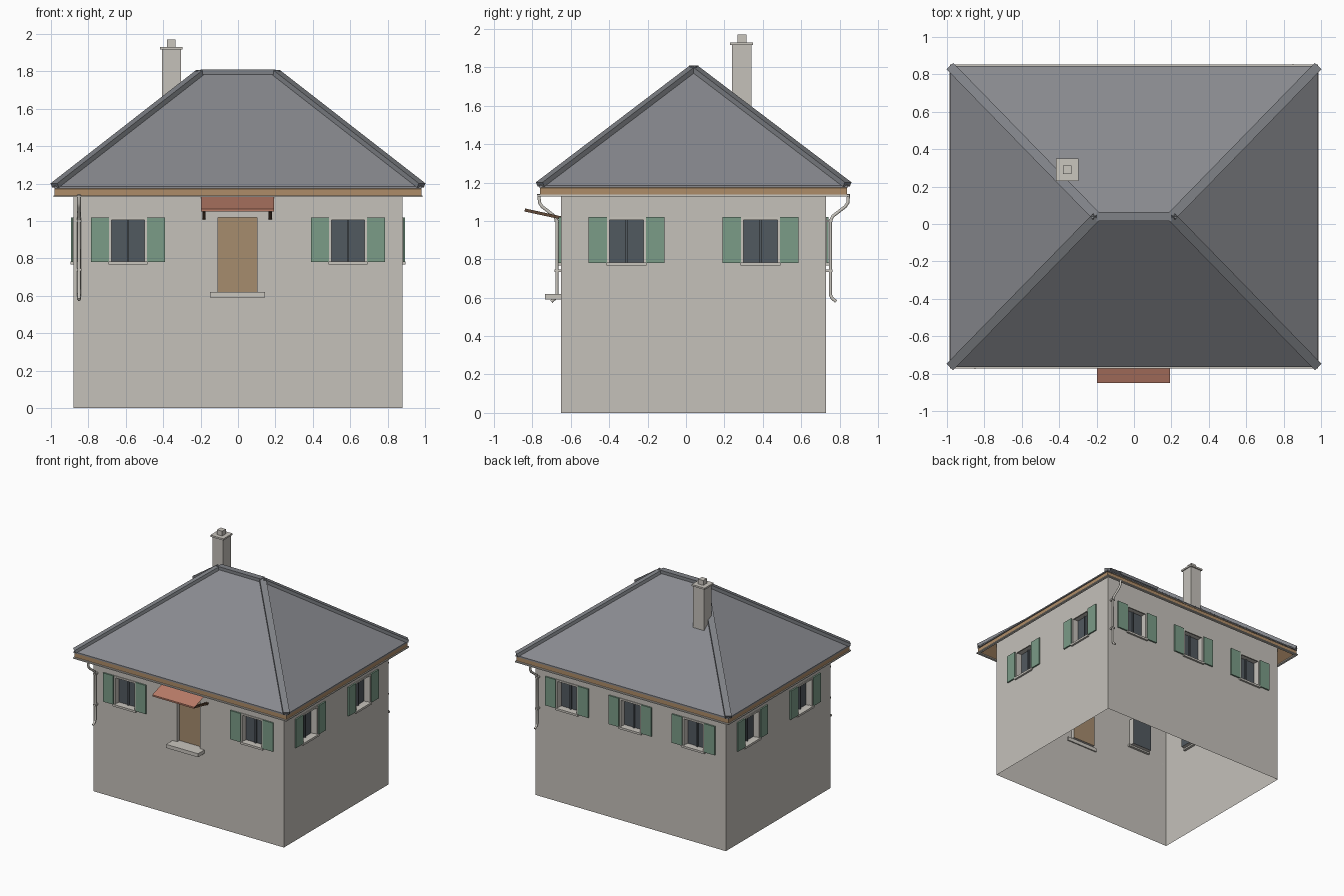
import bpy, bmesh, math
from mathutils import Vector

if "Cube" in bpy.data.objects:
    bpy.data.objects.remove(bpy.data.objects["Cube"])


def mat(name, r, g, b):
    lin = lambda c: c / 12.92 if c <= 0.04045 else ((c + 0.055) / 1.055) ** 2.4
    m = bpy.data.materials.new(name)
    m.diffuse_color = (lin(r), lin(g), lin(b), 1)
    m.use_nodes = True
    m.node_tree.nodes["Principled BSDF"].inputs["Base Color"].default_value = m.diffuse_color
    return m


PLASTER = mat("plaster", .77, .755, .73)
STONE = mat("pale_stone", .79, .775, .745)
SLATE = mat("slate", .535, .54, .56)
CAP = mat("ridge_slate", .50, .51, .53)
WOOD = mat("eave_wood", .68, .55, .41)
DOOR = mat("door_wood", .65, .55, .43)
GREEN = mat("shutter_green", .48, .61, .53)
GLASS = mat("dark_glass", .32, .35, .375)
AWN = mat("awning_red", .73, .49, .41)
DARK = mat("dark_wood", .38, .29, .22)


def make(name, verts, faces, mats, idx=None, recalc=False):
    me = bpy.data.meshes.new(name)
    me.from_pydata([tuple(v) for v in verts], [], faces)
    for m in mats:
        me.materials.append(m)
    if idx:
        for p, i in zip(me.polygons, idx):
            p.material_index = i
    if recalc:
        bm = bmesh.new()
        bm.from_mesh(me)
        bmesh.ops.recalc_face_normals(bm, faces=bm.faces)
        bm.to_mesh(me)
        bm.free()
    ob = bpy.data.objects.new(name, me)
    bpy.context.collection.objects.link(ob)
    return ob


BOX = [(0, 1, 3, 2), (4, 6, 7, 5), (0, 4, 5, 1), (2, 3, 7, 6), (0, 2, 6, 4), (1, 5, 7, 3)]


def box(name, xs, ys, zs, m):
    return make(name, [(x, y, z) for x in xs for y in ys for z in zs], BOX, [m], recalc=True)


def beam(name, a, b, w, h, m):
    # rectangular bar between two points
    a, b = Vector(a), Vector(b)
    side = (b - a).cross(Vector((0, 0, 1))).normalized() * w / 2
    up = side.cross(b - a).normalized() * h / 2
    return make(name, [p + s * side + t * up for p in (a, b) for s in (-1, 1) for t in (-1, 1)],
                BOX, [m], recalc=True)


# Walls: open shell with recessed openings, one local frame (u, z, outward) per side
X, Y0, Y1, TOP = .88, -.65, .73, 1.22
Z0, Z1 = .78, 1.02


def wall(side, origin, u, half, windows, door=None):
    u = Vector((u[0], u[1], 0))
    n = Vector((u.y, -u.x, 0))
    o = Vector((origin[0], origin[1], 0))
    P = lambda a, z, d: o + u * a + n * d + Vector((0, 0, z))

    def panel(name, a0, a1, z0, z1, d0, d1, m):
        make(name, [P(a, z, d) for a in (a0, a1) for z in (z0, z1) for d in (d0, d1)], BOX, [m], recalc=True)

    holes = [(c - .092, c + .092, Z0, Z1 - .008, .05, 1) for c in windows]
    if door is not None:
        holes.append((door - .105, door + .105, .62, Z1, .03, 2))
    us = sorted({-half, half, *[h[0] for h in holes], *[h[1] for h in holes]})
    zs = sorted({0, TOP, *[h[2] for h in holes], *[h[3] for h in holes]})
    V, F, I = [], [], []

    def quad(pts, i=0):
        F.append(tuple(range(len(V), len(V) + 4)))
        V.extend(P(*p) for p in pts)
        I.append(i)

    for a0, a1 in zip(us, us[1:]):
        for z0, z1 in zip(zs, zs[1:]):
            ca, cz = (a0 + a1) / 2, (z0 + z1) / 2
            if not any(h[0] < ca < h[1] and h[2] < cz < h[3] for h in holes):
                quad([(a0, z0, 0), (a1, z0, 0), (a1, z1, 0), (a0, z1, 0)])
    for a0, a1, z0, z1, d, i in holes:
        quad([(a0, z0, -d), (a1, z0, -d), (a1, z1, -d), (a0, z1, -d)], i)
        quad([(a0, z0, -d), (a0, z1, -d), (a0, z1, 0), (a0, z0, 0)])
        quad([(a1, z0, 0), (a1, z1, 0), (a1, z1, -d), (a1, z0, -d)])
        quad([(a0, z0, -d), (a0, z0, 0), (a1, z0, 0), (a1, z0, -d)])
        quad([(a0, z1, 0), (a0, z1, -d), (a1, z1, -d), (a1, z1, 0)])
    make(side + "_wall", V, F, [PLASTER, GLASS, DOOR], I)

    for k, c in enumerate(windows):
        t = f"{side}_window_{k}_"
        # frame strips, mullion, sill, shutters
        for s in (-1, 1):
            panel(t + "jamb", c + s * .088, c + s * .102, Z0, Z1, -.005, .006, STONE)
            panel(t + "shutter", c + s * .102, c + s * .198, Z0, Z1, .001, .013, GREEN)
        panel(t + "lintel", c - .102, c + .102, Z1 - .014, Z1, -.005, .006, STONE)
        panel(t + "sill", c - .105, c + .105, Z0 - .013, Z0 + .004, -.02, .016, STONE)
        panel(t + "mullion", c - .006, c + .006, Z0, Z1 - .01, -.05, -.038, GLASS)


YC, YH = (Y0 + Y1) / 2, (Y1 - Y0) / 2
wall("front", (0, Y0), (1, 0), X, [-.588, .588], -.003)
wall("back", (0, Y1), (-1, 0), X, [-.585, 0, .585])
wall("right", (X, YC), (0, 1), YH, [-.31 - YC, .388 - YC])
wall("left", (-X, YC), (0, -1), YH, [.31 + YC, -.388 + YC])

# Hipped roof: slate skin over a wooden eave slab
RY = .04


def hip(name, ex, ey, ze, zr, t, rim, m_top, m_low):
    V = []
    for d in (0, -t):
        V += [(-ex, RY - ey, ze + d), (ex, RY - ey, ze + d), (ex, RY + ey, ze + d), (-ex, RY + ey, ze + d),
              (-.2, RY, zr + d), (.2, RY, zr + d)]
    top = [(0, 1, 5, 4), (1, 2, 5), (2, 3, 4, 5), (3, 0, 4)]
    low = [tuple(i + 6 for i in reversed(f)) for f in top]
    sides = [(i, i + 6, (i + 1) % 4 + 6, (i + 1) % 4) for i in range(4)]
    make(name, V, top + low + sides, [m_top, m_low], [0] * 4 + [1] * 4 + [rim] * 4, recalc=True)


EX, EY = .985, .805
hip("roof_slates", EX, EY, 1.185, 1.795, .012, 0, SLATE, SLATE)
hip("eave_boards", EX - .005, EY - .005, 1.172, 1.78, .036, 1, WOOD, WOOD)

# Thin pale strip below the eaves
for s in (-1, 1):
    ys = sorted((RY + s * (EY - .012), RY + s * (EY + .008)))
    box("eave_strip_long", (-.985, .985), ys, (1.128, 1.137), STONE)
    box("eave_strip_short", sorted((s * .967, s * .987)), (RY - EY, RY + EY), (1.128, 1.137), STONE)

# Ridge and hip caps
beam("ridge_cap", (-.2, RY, 1.796), (.2, RY, 1.796), .05, .026, CAP)
for sx in (-1, 1):
    for sy in (-1, 1):
        beam("hip_cap", (sx * .98, RY + sy * .80, 1.19), (sx * .2, RY, 1.797), .05, .026, CAP)

# Chimney
box("chimney", (-.405, -.305), (.24, .34), (1.5, 1.916), PLASTER)
box("chimney_cap", (-.417, -.297), (.23, .35), (1.916, 1.93), STONE)
box("chimney_pot", (-.38, -.333), (.267, .314), (1.93, 1.97), STONE)

# Door step, awning and its braces
box("door_step", (-.15, .145), (-.735, -.64), (.59, .62), STONE)
aw = [(x, y, z) for y, z in ((-.65, 1.13), (-.85, 1.065), (-.85, 1.052)) for x in (-.198, .193)]
make("awning", aw, [(0, 2, 3, 1), (2, 4, 5, 3)], [AWN])
for x in (-.181, .172):
    beam("awning_brace", (x, -.65, 1.016), (x, -.84, 1.057), .017, .016, DARK)

# Downpipes
for name, x, y, s in (("front_downpipe", -.85, Y0, -1), ("back_downpipe", .85, Y1, 1)):
    path = [(.117, 1.14), (.113, 1.095), (.10, 1.075), (.035, 1.025), (.022, 1.0), (.022, .615), (.03, .598), (.052, .58)]
    cu = bpy.data.curves.new(name, 'CURVE')
    cu.dimensions = '3D'
    cu.bevel_depth = .0095
    cu.bevel_resolution = 1
    cu.use_fill_caps = True
    sp = cu.splines.new('POLY')
    sp.points.add(len(path) - 1)
    for p, (d, z) in zip(sp.points, path):
        p.co = (x, y + s * d, z, 1)
    cu.materials.append(STONE)
    bpy.context.collection.objects.link(bpy.data.objects.new(name, cu))
    for z in (.74, 1.0):
        box(name + "_clip", (x - .012, x + .012), sorted((y, y + s * .034)), (z - .006, z + .006), STONE)
